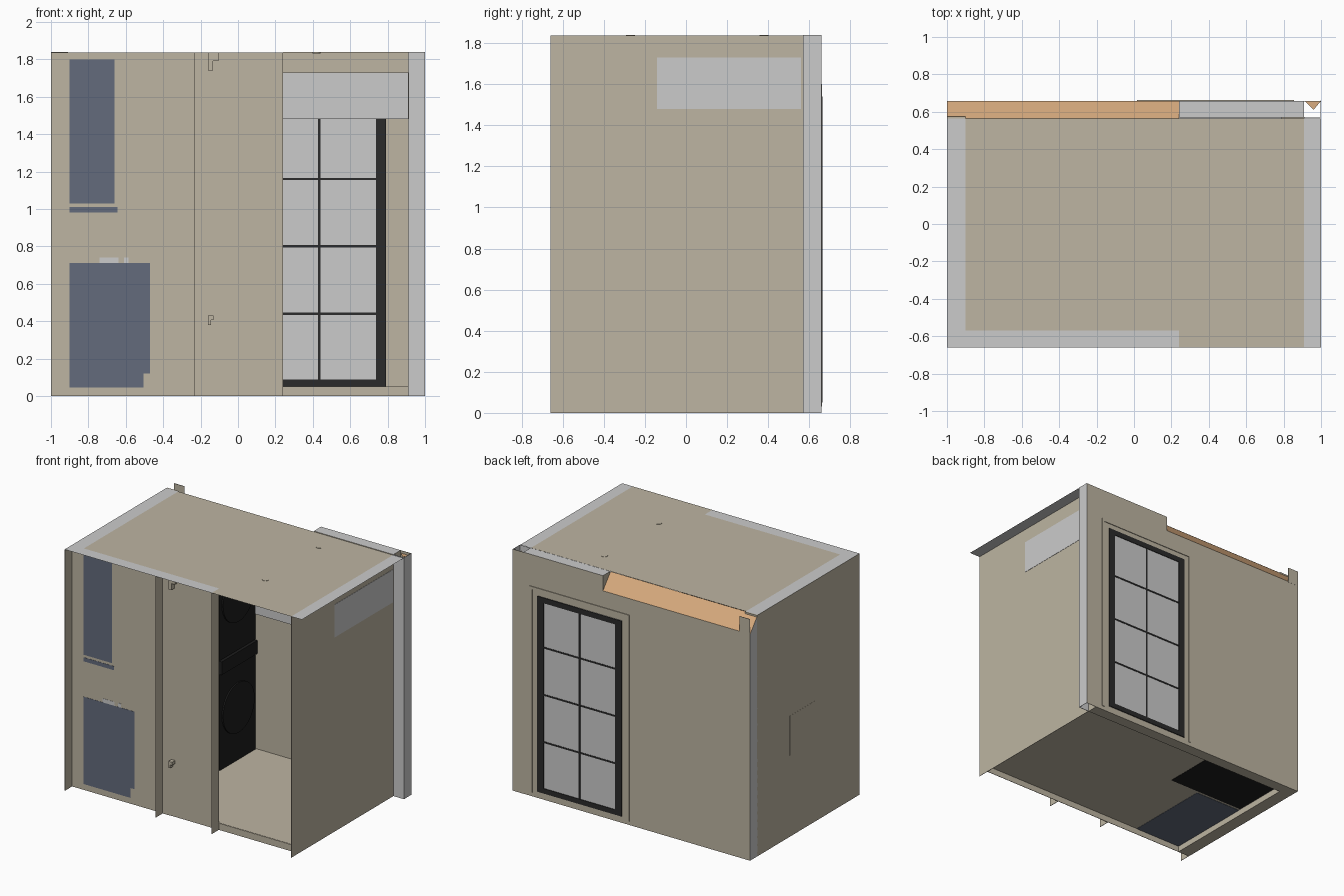
import bpy, bmesh, math
from mathutils import Vector

if "Cube" in bpy.data.objects:
    bpy.data.objects.remove(bpy.data.objects["Cube"])


def material(name, rgb):
    m = bpy.data.materials.new(name)
    m.diffuse_color = (*rgb, 1)
    m.use_nodes = True
    m.node_tree.nodes["Principled BSDF"].inputs["Base Color"].default_value = m.diffuse_color
    return m


TAN = material("wall_tan", (0.51, 0.46, 0.36))
GREY = material("light_grey", (0.60, 0.60, 0.60))
BLUE = material("cabinet_blue", (0.125, 0.148, 0.20))
BLACK = material("frame_black", (0.024, 0.024, 0.024))
DARK = material("machine_black", (0.012, 0.012, 0.012))
ORANGE = material("wood_orange", (0.69, 0.41, 0.21))


def make(name, bm, *mats):
    bmesh.ops.recalc_face_normals(bm, faces=bm.faces)
    me = bpy.data.meshes.new(name)
    bm.to_mesh(me)
    bm.free()
    for m in mats:
        me.materials.append(m)
    ob = bpy.data.objects.new(name, me)
    bpy.context.collection.objects.link(ob)
    return ob


def box(name, x, y, z, mat):
    """Axis-aligned box from (min, max) ranges."""
    bm = bmesh.new()
    bmesh.ops.create_cube(bm, size=1)
    for v in bm.verts:
        v.co = Vector([r[0] if c < 0 else r[1] for c, r in zip(v.co, (x, y, z))])
    return make(name, bm, mat)


def prism(name, profile, x0, x1, rule, *mats):
    """Extrude a (y, z) profile along x, material index by face normal."""
    bm = bmesh.new()
    f = bm.faces.new([bm.verts.new((x0, y, z)) for y, z in profile])
    ext = bmesh.ops.extrude_face_region(bm, geom=[f])
    for v in ext["geom"]:
        if isinstance(v, bmesh.types.BMVert):
            v.co.x = x1
    bmesh.ops.recalc_face_normals(bm, faces=bm.faces)
    for f in bm.faces:
        f.material_index = rule(f.normal)
    return make(name, bm, *mats)


def disc(name, loc, r, depth, mat, axis="Z", sides=32):
    bm = bmesh.new()
    bmesh.ops.create_cone(bm, cap_ends=True, segments=sides, radius1=r, radius2=r, depth=depth)
    ob = make(name, bm, mat)
    ob.location = loc
    if axis == "X":
        ob.rotation_euler.y = math.pi / 2
    return ob


H, T = 1.84, 0.003

# Roof sheet: a grid of strips, the rims over the wall cavities are grey
bm = bmesh.new()
xs, ys = (-1, -0.90, 0.24, 0.91, 1), (-0.66, -0.57, 0.565)
for i in range(4):
    for j in range(2):
        q = [(xs[i], ys[j]), (xs[i+1], ys[j]), (xs[i+1], ys[j+1]), (xs[i], ys[j+1])]
        f = bm.faces.new([bm.verts.new((a, b, H - 0.002)) for a, b in q])
        f.material_index = int(i in (0, 3) or (j == 0 and i == 1))
bmesh.ops.remove_doubles(bm, verts=bm.verts, dist=1e-4)
make("roof", bm, TAN, GREY)
for y in (0.38, -0.27):
    disc("roof_vent", (0.42, y, H - 0.004), 0.022, 0.008, TAN)

# Floor sheet and front sill
box("floor", (-0.92, 0.91), (-0.57, 0.57), (0.047, 0.052), TAN)
box("front_sill", (0.24, 0.91), (-0.573, -0.57), (0, 0.05), TAN)

# Side walls
box("left_wall", (-1, -0.90), (-0.57, 0.575), (0, H - T), TAN)
box("left_wall_lip", (-1, -1 + T), (-0.66, -0.57), (0, H - T), TAN)
box("right_wall", (0.908, 0.911), (-0.66, 0.57), (0, H - T), TAN)
box("left_hatch", (-1.001, -1), (-0.13, 0.18), (0.62, 0.92), TAN)

# Front wall, its two standing flanges and pipe clips
box("front_wall", (-1, 0.24), (-0.573, -0.57), (0, H - T), TAN)
for x in (-0.235, 0.237):
    box("front_flange", (x, x + T), (-0.66, -0.57), (0, H - T), TAN)
box("front_cover_strip", (-0.232, -0.17), (-0.576, -0.573), (0, H - T), TAN)
box("upper_clip_drop", (-0.16, -0.135), (-0.61, -0.573), (1.74, H - T), TAN)
box("upper_clip_arm", (-0.135, -0.105), (-0.61, -0.573), (1.79, H - T), TAN)
box("lower_clip_drop", (-0.16, -0.145), (-0.61, -0.573), (0.38, 0.43), TAN)
box("lower_clip_arm", (-0.145, -0.13), (-0.61, -0.573), (0.405, 0.43), TAN)

# Back wall: bevelled wooden top on the long part, full height over the door
prism("back_wall_long", [(0.57, 0), (0.657, 0), (0.657, 1.725), (0.565, H - T), (0.565, 1.8), (0.57, 1.8)],
      -1, 0.24, lambda n: 1 if n.z > 0.3 else (2 if n.x < -0.9 else 0), TAN, ORANGE, GREY)
prism("back_wall_door_side", [(0.57, 0), (0.657, 0), (0.657, H), (0.57, H)],
      0.24, 0.91, lambda n: int(n.z > 0.9), TAN, GREY)
box("back_corner_plate", (-1, -0.91), (0.655, 0.658), (1.72, H), TAN)

# Hollow back right post with a wooden corner gusset
box("post_front", (0.91, 1), (0.57, 0.573), (0, H), GREY)
box("post_side", (0.997, 1), (0.573, 0.66), (0, H), GREY)
box("post_back", (0.91, 0.997), (0.655, 0.658), (0, H), TAN)
bm = bmesh.new()
bm.faces.new([bm.verts.new(p) for p in ((0.915, 0.655, 1.82), (0.96, 0.61, 1.82), (0.997, 0.655, 1.82))])
make("post_gusset", bm, ORANGE)

# Glazed back door, visible from both sides
X0, X1, Z0, Z1, W = 0.08, 0.79, 0.05, 1.54, 0.053
box("door_glass", (X0, X1), (0.565, 0.659), (Z0, Z1), GREY)
FY = (0.558, 0.664)
for x in (X0, X1 - W):
    box("door_stile", (x, x + W), FY, (Z0, Z1), BLACK)
box("door_bottom_rail", (X0 + W, X1 - W), FY, (Z0, 0.088), BLACK)
box("door_top_rail", (X0 + W, X1 - W), FY, (Z1 - 0.04, Z1), BLACK)
MY = (0.561, 0.662)
box("door_mullion", (0.429, 0.441), MY, (0.088, Z1 - 0.04), BLACK)
for z in (0.44, 0.80, 1.16):
    box("door_glazing_bar", (X0 + W, X1 - W), MY, (z - 0.006, z + 0.006), BLACK)
# Outer door casing
for x in (X0 - 0.065, X1 + 0.045):
    box("door_casing", (x, x + 0.02), (0.657, 0.662), (0.03, 1.6), TAN)
box("door_casing_top", (X0 - 0.045, X1 + 0.045), (0.657, 0.662), (1.58, 1.6), TAN)

# Overhead unit against the right wall
box("overhead_unit", (0.24, 0.913), (-0.14, 0.56), (1.48, 1.73), GREY)

# Vanity with toe kick, basin, shelf and wall cabinet (backs show in the front wall)
CY = (-0.5745, 0.11)
box("vanity", (-0.90, -0.47), CY, (0.12, 0.71), BLUE)
box("vanity_base", (-0.90, -0.505), CY, (0.045, 0.12), BLUE)
box("basin", (-0.74, -0.64), (-0.5745, 0.02), (0.71, 0.74), GREY)
box("tap", (-0.61, -0.585), (-0.5745, -0.5), (0.71, 0.74), GREY)
box("shelf", (-0.90, -0.645), CY, (0.98, 1.01), BLUE)
box("wall_cabinet", (-0.90, -0.66), CY, (1.03, 1.80), BLUE)

# Two stacked laundry machines with round doors
for z in (0.045, 0.89):
    box("machine_body", (-0.895, -0.245), (0.13, 0.56), (z, z + 0.84), DARK)
    disc("machine_door", (-0.24, 0.345, z + 0.41), 0.19, 0.012, DARK, "X")
    box("machine_panel", (-0.245, -0.228), (0.13, 0.56), (z + 0.74, z + 0.84), DARK)
